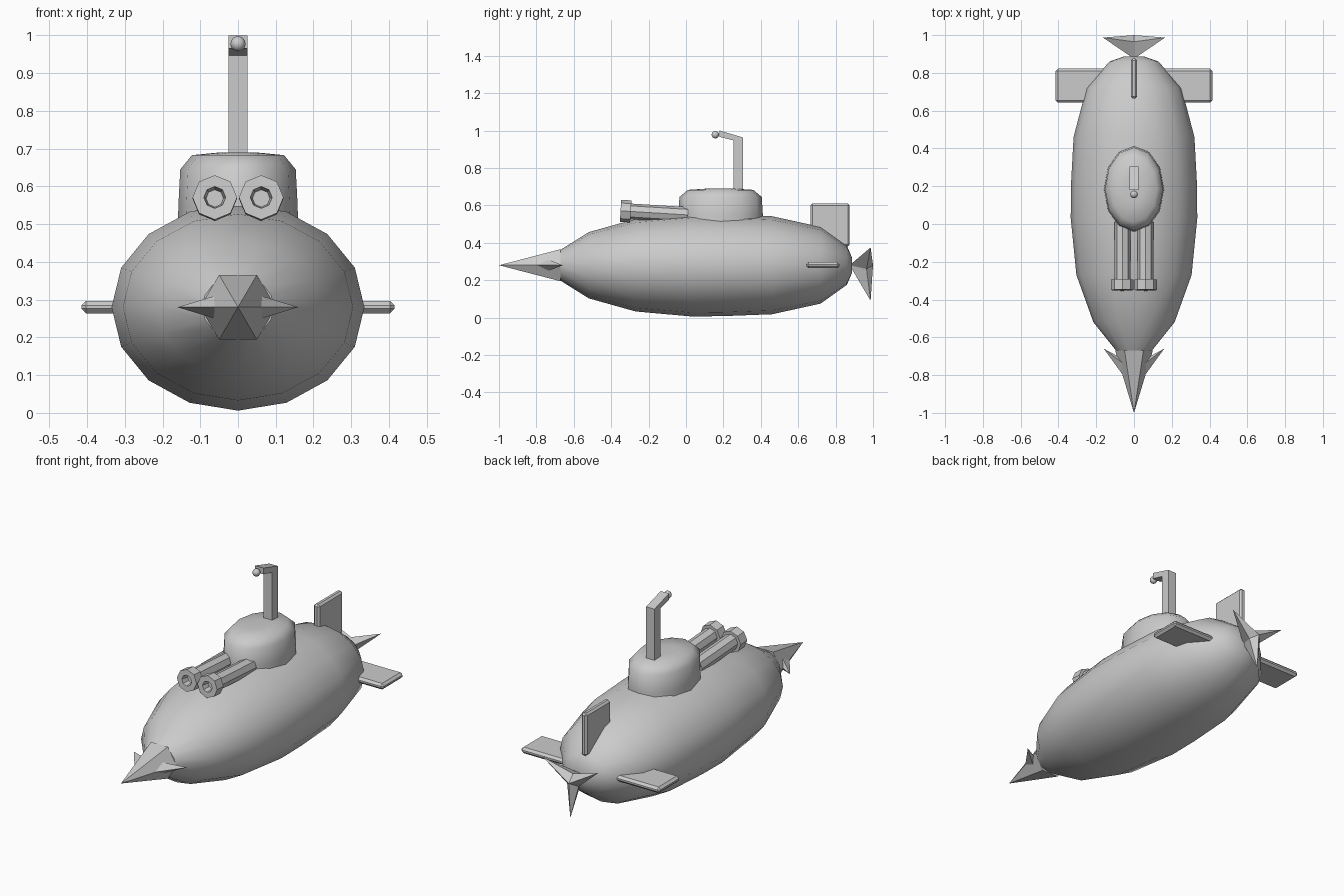
import bpy, bmesh
from math import sin, cos, pi, radians
from mathutils import Vector, Matrix

if "Cube" in bpy.data.objects:
    bpy.data.objects.remove(bpy.data.objects["Cube"])

ZC = 0.28  # height of the hull axis


def finish(name, bm, smooth=None):
    bmesh.ops.recalc_face_normals(bm, faces=bm.faces)
    mesh = bpy.data.meshes.new(name)
    bm.to_mesh(mesh)
    bm.free()
    ob = bpy.data.objects.new(name, mesh)
    bpy.context.collection.objects.link(ob)
    if smooth:
        bpy.ops.object.select_all(action='DESELECT')
        ob.select_set(True)
        bpy.context.view_layer.objects.active = ob
        bpy.ops.object.shade_smooth_by_angle(angle=radians(smooth))
    return ob


def loft(name, rings, sides, matrix, smooth=None):
    """Skin elliptical rings (height, radius_a, radius_b) along local z; zero radius = point."""
    bm = bmesh.new()
    loops = []
    for h, a, b in rings:
        if a == 0:
            loops.append([bm.verts.new((0, 0, h))] * sides)
        else:
            loops.append([bm.verts.new((a * cos(2 * pi * i / sides), b * sin(2 * pi * i / sides), h))
                          for i in range(sides)])
    for p, q in zip(loops, loops[1:]):
        for i in range(sides):
            j = (i + 1) % sides
            bm.faces.new(list(dict.fromkeys((p[i], p[j], q[j], q[i]))))
    for end in (loops[0], loops[-1]):
        if end[0] is not end[1]:
            bm.faces.new(end)
    bm.transform(matrix)
    return finish(name, bm, smooth)


def box(name, lo, hi, bevel):
    lo, hi = Vector(lo), Vector(hi)
    bm = bmesh.new()
    bmesh.ops.create_cube(bm, size=1)
    bm.transform(Matrix.Translation((lo + hi) / 2) @ Matrix.Diagonal((*(hi - lo), 1)))
    bmesh.ops.bevel(bm, geom=bm.edges[:], offset=bevel, segments=1, affect='EDGES')
    return finish(name, bm)


# local z -> world +y, local y -> world -z
ALONG_Y = Matrix.Translation((0, 0, ZC)) @ Matrix.Rotation(-pi / 2, 4, 'X')

# Hull
hull = [(-0.67, 0.095, 0.083), (-0.52, 0.215, 0.177), (-0.27, 0.305, 0.247), (0.03, 0.335, 0.274),
        (0.2, 0.334, 0.272), (0.46, 0.32, 0.262), (0.72, 0.252, 0.205), (0.86, 0.13, 0.105),
        (0.888, 0.05, 0.04)]
loft("hull", hull, 16, ALONG_Y, 50)

# Nose spike and its barbs
loft("nose_spike", [(-0.67, 0.1, 0.099), (-1.0, 0, 0)], 6, ALONG_Y)
for s, side in ((-1, "left"), (1, "right")):
    bm = bmesh.new()
    base = [bm.verts.new((s * x, y, z)) for x, y, z in
            ((0.055, -0.805, ZC), (0.055, -0.74, ZC + 0.032), (0.085, -0.7, ZC), (0.055, -0.74, ZC - 0.032))]
    tip = bm.verts.new((s * 0.16, -0.66, ZC))
    bm.faces.new(base)
    for i in range(4):
        bm.faces.new((base[i], base[(i + 1) % 4], tip))
    finish("nose_barb_" + side, bm)

# Conning tower
loft("conning_tower", [(0.46, 0.16, 0.228), (0.55, 0.158, 0.226), (0.645, 0.153, 0.22),
                       (0.683, 0.122, 0.175), (0.69, 0.05, 0.07)], 12,
     Matrix.Translation((0, 0.185, 0)) @ Matrix.Rotation(pi / 2, 4, 'Z') @ Matrix.Rotation(-pi / 2, 4, 'Z'), 55)

# Periscope: bent side profile extruded across x
bm = bmesh.new()
profile = [(0.255, 0.66), (0.305, 0.66), (0.305, 0.963), (0.18, 1.0), (0.18, 0.966), (0.255, 0.947)]
face = bm.faces.new([bm.verts.new((-0.025, y, z)) for y, z in profile])
side = bmesh.ops.extrude_face_region(bm, geom=[face])
bmesh.ops.translate(bm, vec=(0.05, 0, 0), verts=[v for v in side["geom"] if isinstance(v, bmesh.types.BMVert)])
finish("periscope", bm, 40)

# Periscope lens
bm = bmesh.new()
bmesh.ops.create_uvsphere(bm, u_segments=12, v_segments=8, radius=0.02,
                          matrix=Matrix.Translation((0, 0.157, 0.978)))
finish("periscope_lens", bm, 60)

# Twin guns: octagonal barrel, muzzle collar and recessed bore
gun = [(0.36, 0.042, 0.042), (0.055, 0.042, 0.042), (0.055, 0.059, 0.059), (0, 0.059, 0.059),
       (0, 0.029, 0.029), (0.04, 0.023, 0.023)]
for s, side in ((-1, "left"), (1, "right")):
    loft("gun_" + side, gun, 8, Matrix.Translation((s * 0.0615, -0.35, 0.571))
         @ Matrix.Rotation(-pi / 2 - radians(3.5), 4, 'X'))

# Tail fins
box("rudder_fin", (-0.017, 0.665, 0.38), (0.017, 0.875, 0.61), 0.01)
for s, side in ((-1, "left"), (1, "right")):
    x = sorted((s * 0.15, s * 0.415))
    box("stern_fin_" + side, (x[0], 0.642, 0.264), (x[1], 0.822, 0.297), 0.012)

# Propeller: three-pointed star with a hub apex front and back
bm = bmesh.new()
star = []
for i in range(6):
    r, y = ((0.19, 0.987), (0.04, 0.965))[i % 2]
    a = pi / 6 + i * pi / 3
    star.append(bm.verts.new((r * cos(a), y, ZC + r * sin(a))))
for apex in (0.875, 1.0):
    hub = bm.verts.new((0, apex, ZC))
    for i in range(6):
        bm.faces.new((star[i], star[(i + 1) % 6], hub))
finish("propeller", bm)
